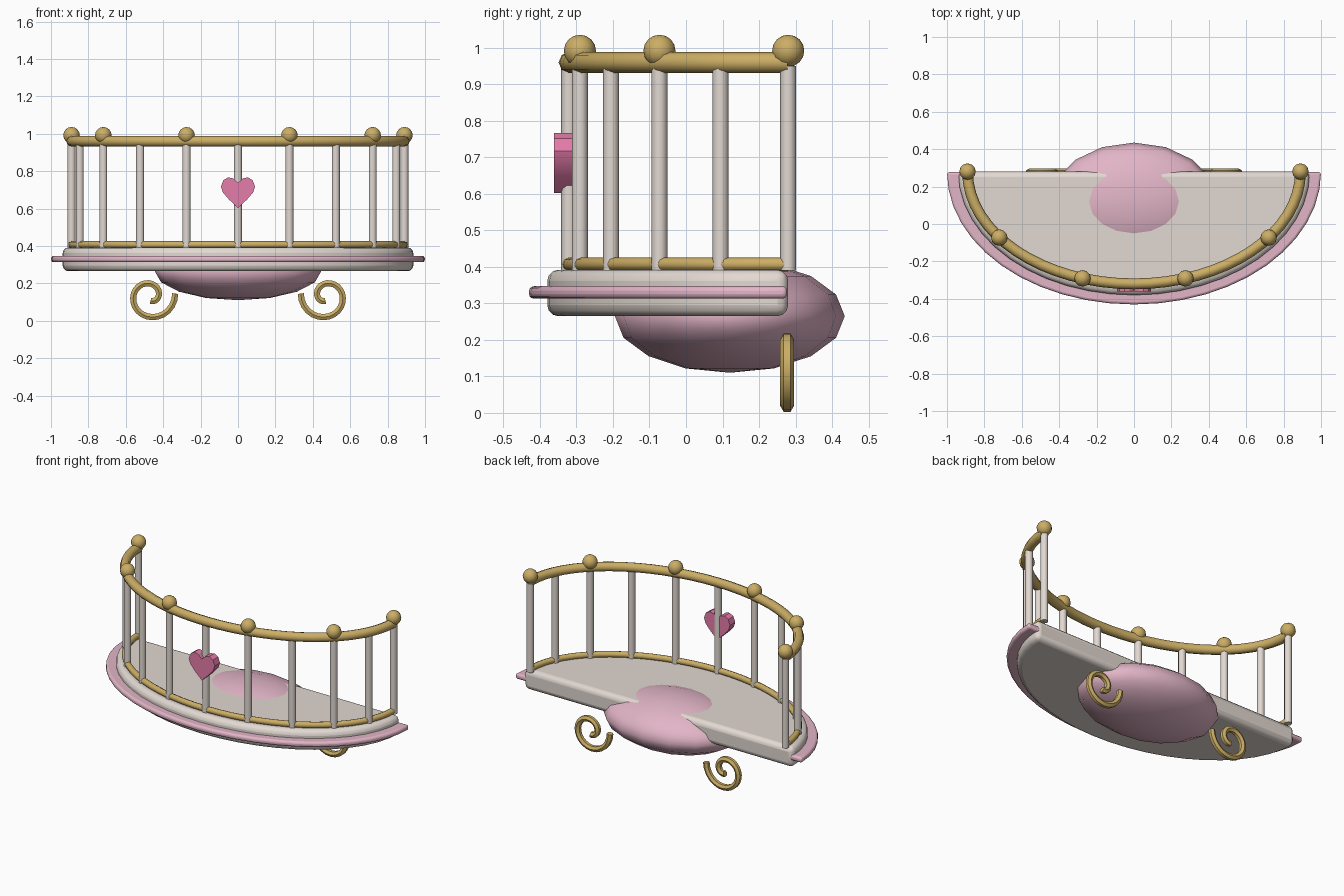
import bpy, bmesh
from math import sin, cos, pi, radians

if "Cube" in bpy.data.objects:
    bpy.data.objects.remove(bpy.data.objects["Cube"])

BACK = 0.28  # y of the flat back edge


def material(name, rgb):
    m = bpy.data.materials.new(name)
    m.diffuse_color = (*rgb, 1)
    m.use_nodes = True
    m.node_tree.nodes["Principled BSDF"].inputs["Base Color"].default_value = m.diffuse_color
    return m


CREAM = material("cream", (0.76, 0.69, 0.64))
PINK = material("soft_pink", (0.76, 0.46, 0.57))
ROSE = material("rose", (0.78, 0.20, 0.40))
GOLD = material("gold", (0.60, 0.42, 0.13))


def arc(a, b, n):
    """Half-ellipse points bulging towards the front."""
    return [(a * cos(pi * i / n), BACK - b * sin(pi * i / n)) for i in range(n + 1)]


def finish(obj, mat, angle=40):
    obj.data.materials.append(mat)
    bpy.ops.object.select_all(action='DESELECT')
    obj.select_set(True)
    bpy.context.view_layer.objects.active = obj
    if angle:
        bpy.ops.object.shade_smooth_by_angle(angle=radians(angle))
    return obj


def prism(name, points, offset, mat, bevel=0.0, angle=40):
    """Extrude a closed 3D outline by an offset vector."""
    bm = bmesh.new()
    face = bm.faces.new([bm.verts.new(p) for p in points])
    ext = bmesh.ops.extrude_face_region(bm, geom=[face])
    bmesh.ops.translate(bm, vec=offset,
                        verts=[v for v in ext['geom'] if isinstance(v, bmesh.types.BMVert)])
    bmesh.ops.recalc_face_normals(bm, faces=bm.faces)
    me = bpy.data.meshes.new(name)
    bm.to_mesh(me)
    bm.free()
    obj = bpy.data.objects.new(name, me)
    bpy.context.collection.objects.link(obj)
    if bevel:
        mod = obj.modifiers.new("round_edges", 'BEVEL')
        mod.width, mod.segments = bevel, 3
        mod.limit_method, mod.angle_limit = 'ANGLE', radians(40)
    return finish(obj, mat, angle)


def tube(name, points, radius, mat, res):
    """Sweep a round section along a path, as a mesh."""
    cu = bpy.data.curves.new(name, 'CURVE')
    cu.dimensions = '3D'
    cu.bevel_depth, cu.bevel_resolution, cu.use_fill_caps = radius, res, True
    sp = cu.splines.new('POLY')
    sp.points.add(len(points) - 1)
    for p, co in zip(sp.points, points):
        p.co = (*co, 1)
    obj = bpy.data.objects.new(name, cu)
    bpy.context.collection.objects.link(obj)
    bpy.ops.object.select_all(action='DESELECT')
    obj.select_set(True)
    bpy.context.view_layer.objects.active = obj
    bpy.ops.object.convert(target='MESH')
    return finish(bpy.context.object, mat, 50)


def ball(name, loc, size, seg, rings, mat):
    bpy.ops.mesh.primitive_uv_sphere_add(segments=seg, ring_count=rings, radius=1, location=loc)
    obj = bpy.context.object
    obj.name = name
    obj.scale = size
    return finish(obj, mat, 60)


# Floor slab and the trim band around its edge
prism("floor_slab", [(x, y, 0.265) for x, y in arc(0.94, 0.66, 24)], (0, 0, 0.127), CREAM, 0.03)
prism("edge_trim", [(x, y - 0.003, 0.313) for x, y in arc(1.0, 0.707, 24)], (0, 0, 0.034), PINK, 0.013)

# Rounded support under the floor
ball("support_dome", (0, 0.12, 0.265), (0.445, 0.315, 0.155), 16, 8, PINK)

# Handrail and bottom rail
for name, z, r in (("top_rail", 0.96, 0.029), ("bottom_rail", 0.407, 0.019)):
    tube(name, [(x, y, z) for x, y in arc(0.89, 0.60, 32)], r, GOLD, 2)

# Balusters, with a ball finial on every other one
for i, (x, y) in enumerate(arc(0.89, 0.60, 10)):
    bpy.ops.mesh.primitive_cylinder_add(vertices=10, radius=0.022, depth=0.56, location=(x, y, 0.67))
    bpy.context.object.name = f"baluster_{i}"
    finish(bpy.context.object, CREAM)
    if i % 2 == 0:
        ball(f"finial_{i}", (x, y, 0.992), (0.044,) * 3, 12, 8, GOLD)

# Heart ornament on the middle baluster
half = [(0.025, 0.761), (0.052, 0.767), (0.078, 0.752), (0.091, 0.718),
        (0.080, 0.685), (0.048, 0.648)]
outline = [(0, 0.737)] + half + [(0, 0.603)] + [(-x, z) for x, z in reversed(half)]
prism("heart_ornament", [(x, -0.361, z) for x, z in outline], (0, 0.052, 0), ROSE, angle=30)

# Spiral scroll brackets below the back edge
for side, s in (("left", -1), ("right", 1)):
    path = []
    for i in range(31):
        q = 5 * i / 30
        r, a = 0.135 - 0.022 * q, q * pi / 2 - 0.1
        path.append((s * (0.47 - r * cos(a)), 0.277, 0.132 - r * sin(a)))
    tube(f"scroll_{side}", path, 0.019, GOLD, 1)
